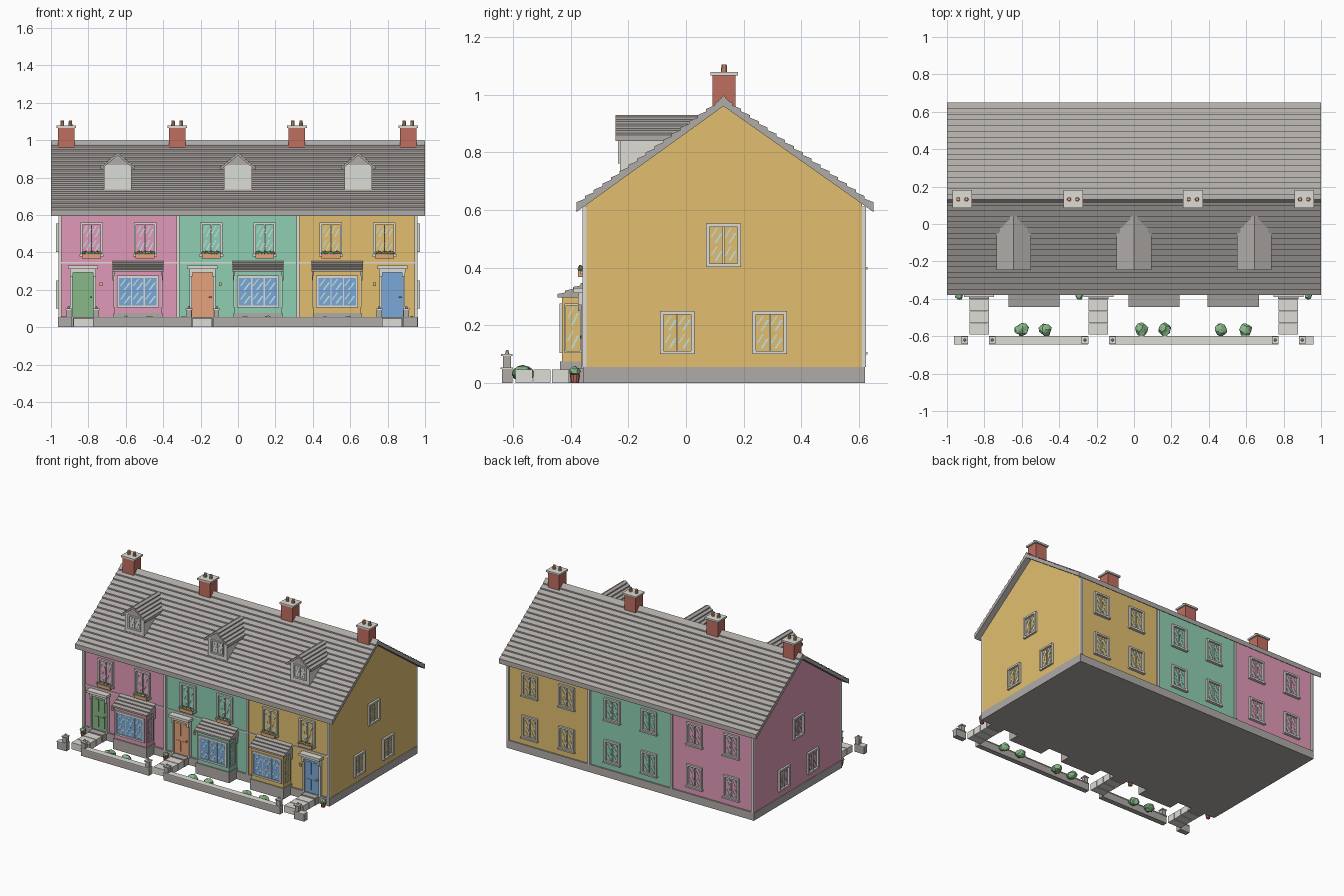
import bpy, bmesh, math, random
from mathutils import Matrix, Vector

if "Cube" in bpy.data.objects:
    bpy.data.objects.remove(bpy.data.objects["Cube"])

random.seed(4)

def lin(h):
    c = [int(h[i:i + 2], 16) / 255 for i in (0, 2, 4)]
    return [x / 12.92 if x <= 0.04045 else ((x + 0.055) / 1.055) ** 2.4 for x in c] + [1]

MATS = {}
for name, h in dict(pink="E29AB8", mint="8FCFB2", yellow="E2BF70", light_stone="DEDCD5",
                    grey_slate="B0ABA7", brick_red="C06E60", terracotta="E6A47C",
                    leaf_green="88B988", blue="7BA9D8", pale_blue="BFE2E6").items():
    MATS[name] = bpy.data.materials.new(name)
    MATS[name].diffuse_color = lin(h)

PARTS = {}
def part(name, mat):
    return PARTS.setdefault(name, (bmesh.new(), mat))[0]

# Face frames: (u along the wall, n outward, z up) to world
YF, YB, XW = -0.345, 0.61, 0.96
FRONT = lambda u, n, z: (u, YF - n, z)
BACK = lambda u, n, z: (u, YB + n, z)
RIGHT = lambda u, n, z: (XW + n, u, z)
LEFT = lambda u, n, z: (-XW - n, u, z)
ALONG_X = lambda u, n, z: (n, u, z)
WORLD = lambda u, n, z: (u, n, z)

def prism(name, mat, f, pts, n0, n1):
    bm = part(name, mat)
    a = [bm.verts.new(f(u, n0, z)) for u, z in pts]
    b = [bm.verts.new(f(u, n1, z)) for u, z in pts]
    bm.faces.new(a)
    bm.faces.new(b[::-1])
    for i in range(len(pts)):
        j = (i + 1) % len(pts)
        bm.faces.new((a[j], a[i], b[i], b[j]))

def box(name, mat, f, u0, u1, n0, n1, z0, z1):
    prism(name, mat, f, [(u0, z0), (u1, z0), (u1, z1), (u0, z1)], n0, n1)

def saw(p0, p1, n, h):
    """Stepped tile courses rising from p0 to p1."""
    out = []
    for i in range(n):
        u = p0[0] + (p1[0] - p0[0]) * i / n
        z = p0[1] + (p1[1] - p0[1]) * i / n
        out += [(u, z), (u, z + h)]
    return out

def gable_roof(name, f, c, hl, hr, eave, top, t, n, h, a, b):
    pts = saw((c - hl, eave), (c, top), n, h) + [(c, top)]
    pts += saw((c + hr, eave), (c, top), n, h)[::-1]
    pts += [(c + hr, eave - t), (c, top - t), (c - hl, eave - t)]
    prism(name, "grey_slate", f, pts, a, b)

def streaks(f, u0, u1, z0, z1, n):
    w, h = u1 - u0, z1 - z0
    for a, b, l, t in ((0.06, 0.42, 0.50, 0.12), (0.34, 0.12, 0.56, 0.16)):
        u, z = u0 + a * w, z0 + b * h
        du, dz, tu = l * w, l * h, t * w
        prism("glass_streaks", "pale_blue", f,
              [(u, z), (u + tu, z), (u + tu + du * 0.8, z + dz), (u + du * 0.8, z + dz)], n, n + 0.002)

def window(f, u, w, z0, z1, cols=2, rows=2, glass=False, t=0.012, d=0.014):
    a, b = u - w / 2, u + w / 2
    N, M = "window_frames", "light_stone"
    box(N, M, f, a, a + t, 0, d, z0, z1)
    box(N, M, f, b - t, b, 0, d, z0, z1)
    box(N, M, f, a + t, b - t, 0, d, z0, z0 + t)
    box(N, M, f, a + t, b - t, 0, d, z1 - t, z1)
    a, b, z0, z1 = a + t, b - t, z0 + t, z1 - t
    if glass:
        box("bay_glass", "blue", f, a, b, 0, 0.004, z0, z1)
    cw, rh = (b - a) / cols, (z1 - z0) / rows
    for i in range(1, cols):
        box("glazing_bars", M, f, a + i * cw - 0.003, a + i * cw + 0.003, 0, d * 0.6, z0, z1)
    for i in range(cols):
        for j in range(rows):
            streaks(f, a + i * cw, a + (i + 1) * cw, z0 + j * rh, z0 + (j + 1) * rh, 0.004 if glass else 0.001)

def bush(name, x, y, z, r, sz=0.8):
    bm = part(name, "leaf_green")
    vs = bmesh.ops.create_icosphere(bm, subdivisions=2, radius=r)["verts"]
    for v in vs:
        k = random.uniform(0.78, 1.12)
        v.co = Vector((x + v.co.x * k, y + v.co.y * k, z + v.co.z * k * sz))

def cone(name, mat, x, y, z, r0, r1, h, seg=10):
    bmesh.ops.create_cone(part(name, mat), cap_ends=True, segments=seg, radius1=r0, radius2=r1,
                          depth=h, matrix=Matrix.Translation((x, y, z + h / 2)))

# Main roof and ridge
gable_roof("main_roof", ALONG_X, 0.13, 0.51, 0.52, 0.618, 0.985, 0.025, 17, 0.009, -1, 1)
prism("ridge_tiles", "grey_slate", ALONG_X, [(0.11, 0.975), (0.13, 0.998), (0.15, 0.975)], -1, 1)
# Plinth
box("plinth", "grey_slate", WORLD, -0.962, 0.962, -0.357, 0.62, 0, 0.055)

# Three houses: colour, centre, door x, door colour, bay x
for wall, c, dx, dcol, bx in (("pink", -0.64, -0.828, "leaf_green", -0.535),
                              ("mint", 0, -0.19, "terracotta", 0.107),
                              ("yellow", 0.64, 0.825, "blue", 0.53)):
    prism(wall + "_house_walls", wall, ALONG_X,
          [(YF, 0.03), (YB, 0.03), (YB, 0.622), (0.13, 0.965), (YF, 0.622)], c - 0.32, c + 0.32)
    # Upper front windows with sills and flower boxes
    for u in (c - 0.143, c + 0.143):
        window(FRONT, u, 0.12, 0.385, 0.56)
        box("window_sills", "light_stone", FRONT, u - 0.065, u + 0.065, 0, 0.02, 0.378, 0.388)
        box("flower_boxes", "terracotta", FRONT, u - 0.05, u + 0.05, 0.004, 0.03, 0.368, 0.391)
        for k in range(6):
            bush("flower_box_leaves", u - 0.042 + k * 0.017, YF - 0.018, 0.395, 0.012)
        for k in range(3):
            cone("flowers", "brick_red", u - 0.03 + k * 0.03, YF - 0.022, 0.402, 0.006, 0.004, 0.008, 6)
        # Back windows
        for z0 in (0.105, 0.40):
            window(BACK, u, 0.12, z0, z0 + 0.155)
            box("window_sills", "light_stone", BACK, u - 0.065, u + 0.065, 0, 0.02, z0 - 0.006, z0 + 0.003)
    # String course
    box("string_course", "light_stone", FRONT, c - 0.31, c + 0.31, 0, 0.007, 0.339, 0.348)

    # Door with frame, canopy and furniture
    for s in (-1, 1):
        box("door_frames", "light_stone", FRONT, dx + s * 0.056, dx + s * 0.069, 0, 0.018, 0.05, 0.295)
        box("door_brackets", "light_stone", FRONT, dx + s * 0.053, dx + s * 0.069, 0.018, 0.03, 0.27, 0.3)
    box("door_canopies", "light_stone", FRONT, dx - 0.07, dx + 0.07, 0, 0.028, 0.292, 0.312)
    box("door_canopies", "light_stone", FRONT, dx - 0.08, dx + 0.08, 0, 0.045, 0.312, 0.33)
    box(wall + "_house_door", dcol, FRONT, dx - 0.056, dx + 0.056, 0, 0.008, 0.05, 0.292)
    for u in (dx - 0.024, dx + 0.024):
        for z0, z1 in ((0.075, 0.15), (0.185, 0.27)):
            box(wall + "_door_panels", dcol, FRONT, u - 0.017, u + 0.017, 0.008, 0.011, z0, z1)
    cone("door_knobs", "yellow", dx + 0.042, YF - 0.014, 0.155, 0.006, 0.006, 0.01, 8)
    box("wall_plaques", "yellow", FRONT, dx + (0.088 if c < 0.5 else -0.103),
        dx + (0.103 if c < 0.5 else -0.088), 0, 0.01, 0.22, 0.238)
    # Step and path slabs
    box("door_steps", "grey_slate", FRONT, dx - 0.054, dx + 0.054, 0, 0.055, 0, 0.052)
    for k in range(3):
        y = -0.592 + k * 0.064
        box("path_slabs", "light_stone", WORLD, dx - 0.052, dx + 0.052, y, y + 0.059, 0, 0.047)

    # Bay window
    box("bay_bases", "grey_slate", FRONT, bx - 0.13, bx + 0.13, 0, 0.092, 0, 0.075)
    box(wall + "_bay", wall, FRONT, bx - 0.125, bx + 0.125, 0, 0.085, 0.075, 0.305)
    window(lambda u, n, z: (u, YF - 0.085 - n, z), bx, 0.225, 0.105, 0.275, 3, 2, True, d=0.009)
    for s in (-1, 1):
        side = lambda u, n, z, s=s: (bx + s * (0.125 + n), u, z)
        window(side, -0.392, 0.06, 0.105, 0.275, 1, 2, False, 0.006, 0.006)
        box("bay_brackets", "grey_slate", FRONT, bx + s * 0.125, bx + s * 0.135, 0, 0.03, 0.25, 0.305)
    prism("bay_roofs", "grey_slate", ALONG_X,
          saw((-0.445, 0.302), (-0.34, 0.35), 4, 0.007) + [(-0.34, 0.355), (-0.34, 0.297), (-0.445, 0.297)],
          bx - 0.137, bx + 0.137)

    # Dormer
    d = c * 1.005
    box("dormer_walls", "light_stone", WORLD, d - 0.074, d + 0.074, -0.228, -0.02, 0.735, 0.868)
    prism("dormer_gables", "grey_slate", WORLD, [(d - 0.074, 0.866), (d + 0.074, 0.866), (d, 0.925)], -0.23, 0.02)
    gable_roof("dormer_roofs", WORLD, d, 0.093, 0.093, 0.852, 0.93, 0.012, 5, 0.008, -0.245, 0.06)
    window(lambda u, n, z: (u, -0.228 - n, z), d, 0.1, 0.762, 0.86, 2, 1, False, 0.01, 0.008)

    # Garden shrubs and a potted plant
    for x in ((-0.6, -0.475), (0.04, 0.165), (0.465, 0.595))[round(c / 0.64) + 1]:
        bush("garden_shrubs", x, -0.565, 0.032, 0.036)
    px = {"pink": -0.935, "mint": -0.293, "yellow": 0.932}[wall]
    cone("plant_pots", "brick_red", px, -0.385, 0, 0.013, 0.018, 0.03)
    bush("potted_plants", px, -0.385, 0.042, 0.021)

# Gable windows on both ends
for f in (RIGHT, LEFT):
    for y, z in ((-0.03, 0.1), (0.29, 0.1), (0.13, 0.403)):
        window(f, y, 0.12, z, z + 0.15)

# Drainpipes front and back
for x in (-0.952, -0.32, 0.32, 0.952):
    for f in (FRONT, BACK):
        box("drainpipes", "light_stone", f, x - 0.008, x + 0.008, 0, 0.014, 0.055, 0.612)

# Chimneys with caps and pots
for x in (-0.918, -0.325, 0.315, 0.91):
    box("chimney_stacks", "brick_red", WORLD, x - 0.044, x + 0.044, 0.092, 0.172, 0.93, 1.068)
    box("chimney_caps", "light_stone", WORLD, x - 0.053, x + 0.053, 0.085, 0.181, 1.066, 1.078)
    for s in (-1, 1):
        cone("chimney_pots", "terracotta", x + s * 0.022, 0.132, 1.076, 0.011, 0.009, 0.029)

# Front garden wall with gate posts
for a, b in ((-0.962, -0.888), (-0.775, -0.245), (-0.132, 0.772), (0.882, 0.96)):
    box("garden_wall", "grey_slate", WORLD, a, b, -0.638, -0.602, 0, 0.048)
    box("wall_coping", "light_stone", WORLD, a, b, -0.643, -0.599, 0.048, 0.054)
for x in (-0.905, -0.758, -0.262, -0.115, 0.755, 0.9):
    box("gate_posts", "grey_slate", WORLD, x - 0.014, x + 0.014, -0.634, -0.606, 0.05, 0.093)
    box("post_caps", "light_stone", WORLD, x - 0.018, x + 0.018, -0.642, -0.602, 0.093, 0.1)
    cone("post_finials", "light_stone", x, -0.62, 0.1, 0.008, 0.004, 0.014, 8)

# Turn every part into an object
for name, (bm, mat) in PARTS.items():
    bmesh.ops.recalc_face_normals(bm, faces=bm.faces)
    me = bpy.data.meshes.new(name)
    bm.to_mesh(me)
    bm.free()
    me.materials.append(MATS[mat])
    bpy.context.collection.objects.link(bpy.data.objects.new(name, me))

for m in bpy.data.materials:
    if m.users and not m.is_grease_pencil:
        m.use_nodes = True
        m.node_tree.nodes["Principled BSDF"].inputs["Base Color"].default_value = m.diffuse_color
